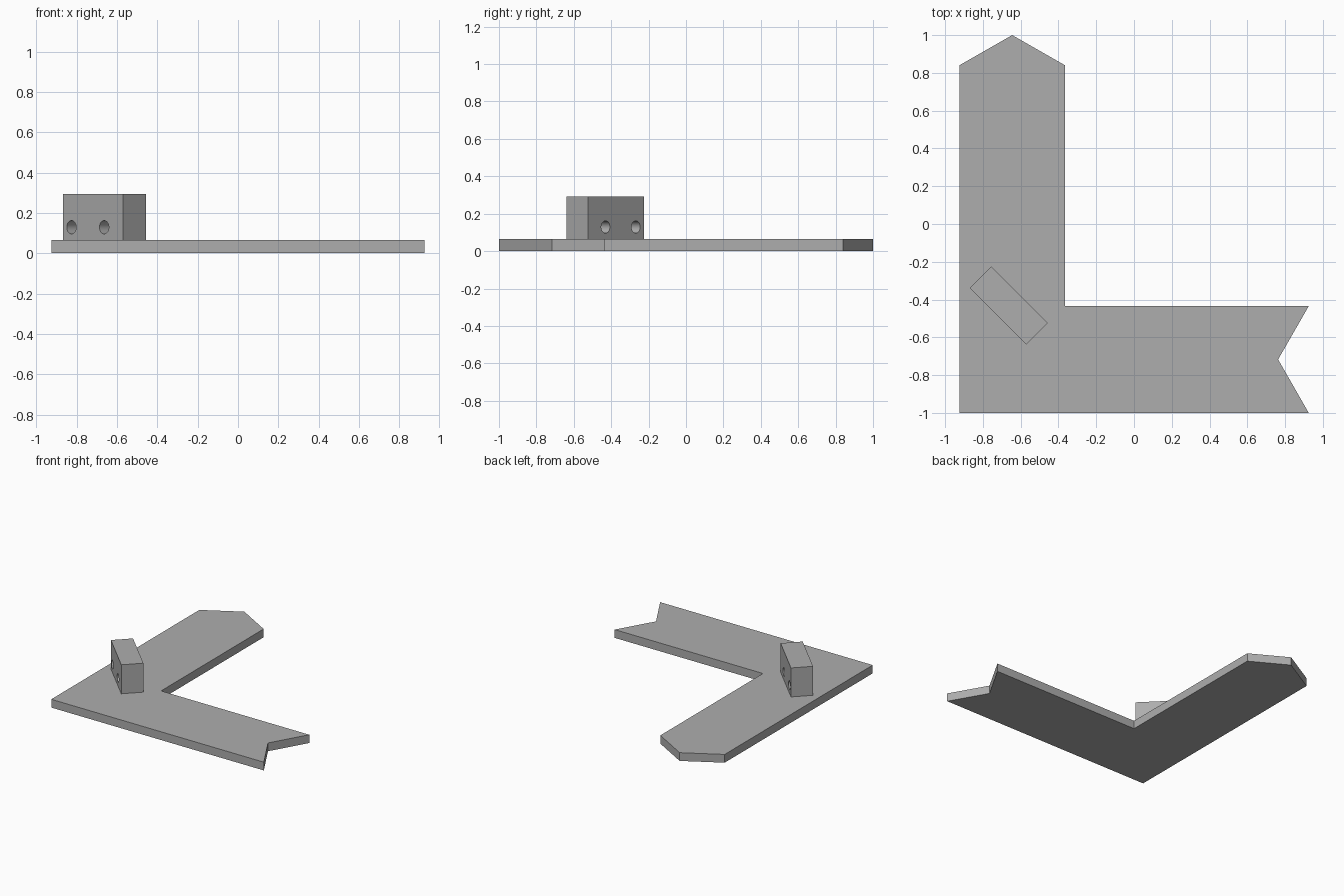
import bpy, bmesh, math
from mathutils import Matrix, Vector

if "Cube" in bpy.data.objects:
    bpy.data.objects.remove(bpy.data.objects["Cube"])

grey = bpy.data.materials.new("plain grey")
grey.use_nodes = True
colour = (0.42, 0.42, 0.42, 1)
grey.diffuse_color = colour
grey.node_tree.nodes["Principled BSDF"].inputs["Base Color"].default_value = colour


def finish(name, bm):
    bmesh.ops.recalc_face_normals(bm, faces=bm.faces)
    mesh = bpy.data.meshes.new(name)
    bm.to_mesh(mesh)
    bm.free()
    mesh.materials.append(grey)
    obj = bpy.data.objects.new(name, mesh)
    bpy.context.collection.objects.link(obj)
    return obj


# L-shaped plate with a pointed arm and a notched arm
THICK = 0.065
outline = [(-0.925, -1), (0.925, -1), (0.763, -0.717), (0.925, -0.435),
           (-0.365, -0.435), (-0.365, 0.84), (-0.645, 1), (-0.925, 0.84)]
bm = bmesh.new()
base = bm.faces.new([bm.verts.new((x, y, 0)) for x, y in outline])
top = bmesh.ops.extrude_face_region(bm, geom=[base])["geom"]
bmesh.ops.translate(bm, vec=(0, 0, THICK),
                    verts=[v for v in top if isinstance(v, bmesh.types.BMVert)])
finish("corner_plate", bm)

# Upright block set diagonally across the corner
LENGTH, DEPTH, TOP = 0.424, 0.16, 0.293
place = Matrix.Translation((-0.6625, -0.4315, 0)) @ Matrix.Rotation(-math.pi / 4, 4, "Z")
bm = bmesh.new()
bmesh.ops.create_cube(bm, size=1)
bmesh.ops.scale(bm, vec=(LENGTH, DEPTH, TOP - THICK), verts=bm.verts)
bmesh.ops.translate(bm, vec=(0, 0, (TOP + THICK) / 2), verts=bm.verts)
bm.transform(place)
block = finish("upright_block", bm)

# Two round holes bored through the block
bm = bmesh.new()
for along in (-0.151, 0.078):
    pose = place @ Matrix.Translation((along, 0, 0.129)) @ Matrix.Rotation(math.pi / 2, 4, "X")
    bmesh.ops.create_cone(bm, cap_ends=True, segments=32, radius1=0.033,
                          radius2=0.033, depth=DEPTH * 2, matrix=pose)
cutter = finish("hole_cutter", bm)
cutter.hide_render = True
cutter.hide_viewport = True
bore = block.modifiers.new("holes", "BOOLEAN")
bore.operation = "DIFFERENCE"
bore.solver = "EXACT"
bore.object = cutter

# Bake the holes in, then smooth the bore walls only
bpy.context.view_layer.update()
depsgraph = bpy.context.evaluated_depsgraph_get()
block_mesh = bpy.data.meshes.new_from_object(block.evaluated_get(depsgraph))
block.modifiers.clear()
block.data = block_mesh
bpy.data.objects.remove(cutter)
bpy.ops.object.select_all(action="DESELECT")
block.select_set(True)
bpy.context.view_layer.objects.active = block
bpy.ops.object.shade_smooth_by_angle(angle=math.radians(30))
